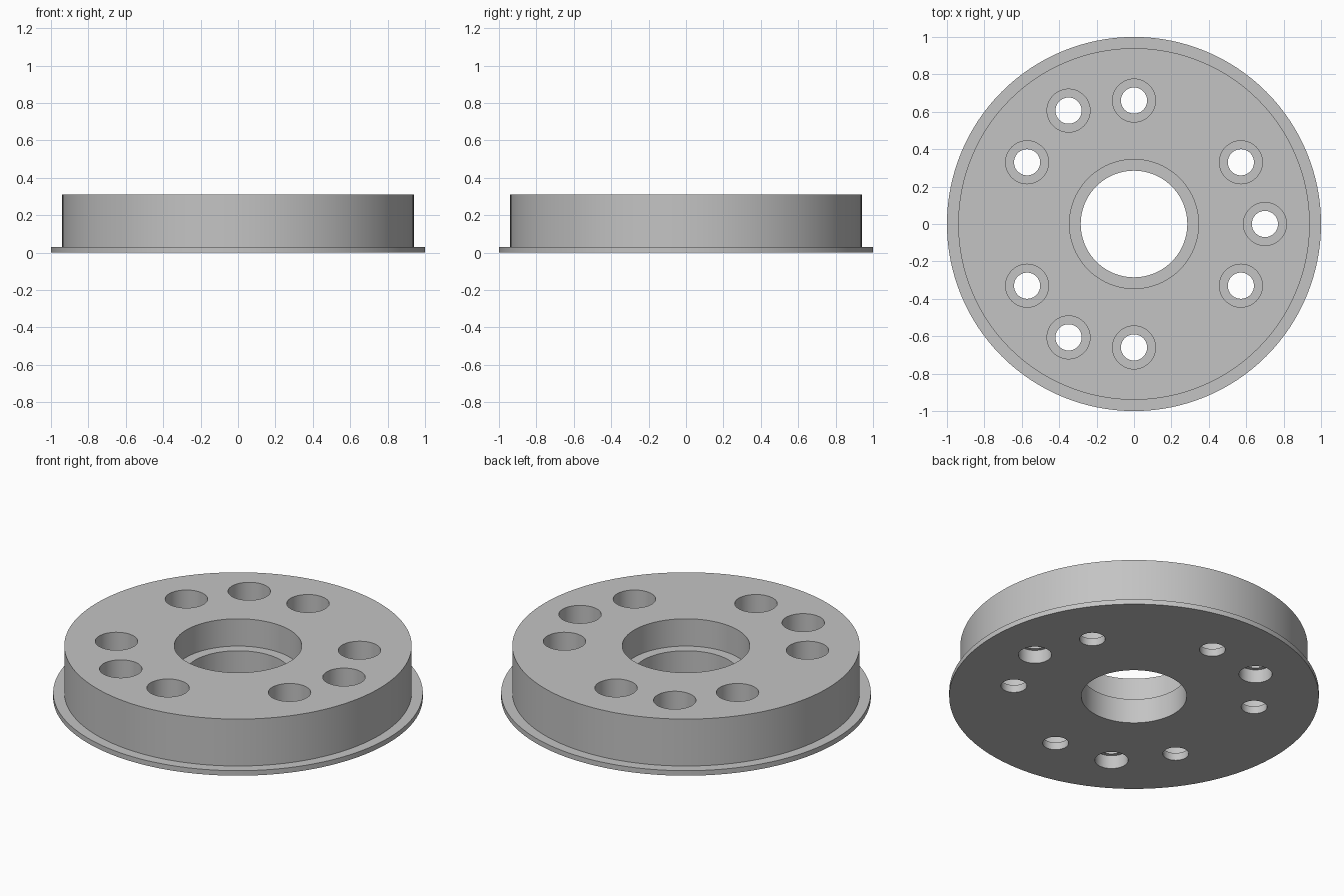
import bpy
import bmesh
from math import cos, sin, pi, radians

if "Cube" in bpy.data.objects:
    bpy.data.objects.remove(bpy.data.objects["Cube"], do_unlink=True)

TOP = 0.31

steel = bpy.data.materials.new("Plain grey")
steel.use_nodes = True
steel.diffuse_color = (0.55, 0.55, 0.55, 1)
steel.node_tree.nodes["Principled BSDF"].inputs["Base Color"].default_value = steel.diffuse_color


def turned(name, profile, segments, x=0, y=0):
    """Solid of revolution from (radius, height) points, bottom to top."""
    bm = bmesh.new()
    rings = [[bm.verts.new((r * cos(2 * pi * i / segments), r * sin(2 * pi * i / segments), z))
              for i in range(segments)] for r, z in profile]
    for low, high in zip(rings, rings[1:]):
        for i in range(segments):
            j = (i + 1) % segments
            bm.faces.new((low[i], low[j], high[j], high[i]))
    bm.faces.new(rings[0][::-1])
    bm.faces.new(rings[-1])
    mesh = bpy.data.meshes.new(name)
    bm.to_mesh(mesh)
    bm.free()
    mesh.materials.append(steel)
    obj = bpy.data.objects.new(name, mesh)
    obj.location = (x, y, 0)
    bpy.context.collection.objects.link(obj)
    return obj


def stepped(*steps):
    """Profile from (radius, bottom, top) cylinders stacked upwards."""
    return [point for r, low, high in steps for point in ((r, low), (r, high))]


# Round body with a thin flange at the base
disc = turned("flanged_disc", stepped((1, 0, 0.03), (0.94, 0.03, TOP)), 128)

# Central bore with a wider recess above
bore = stepped((0.285, -0.1, 0.147), (0.345, 0.147, TOP + 0.1))
cutters = [turned("centre_bore_cutter", bore, 96)]

# Six bolt holes, counterbored from above
bolt = stepped((0.07, -0.1, 0.045), (0.115, 0.045, TOP + 0.1))
for k in range(6):
    a = radians(30 + 60 * k)
    cutters.append(turned("bolt_hole_cutter", bolt, 48, 0.66 * cos(a), 0.66 * sin(a)))

# Three bolt holes, counterbored from both sides
double = stepped((0.09, -0.1, 0.08), (0.07, 0.08, 0.12), (0.115, 0.12, TOP + 0.1))
for k in range(3):
    a = radians(120 * k)
    cutters.append(turned("double_hole_cutter", double, 48, 0.70 * cos(a), 0.70 * sin(a)))

# Cut all holes, then drop the cutters
bpy.context.view_layer.objects.active = disc
for cutter in cutters:
    cutter.hide_render = True
    cut = disc.modifiers.new("Hole", "BOOLEAN")
    cut.operation = "DIFFERENCE"
    cut.solver = "EXACT"
    cut.object = cutter
    bpy.ops.object.modifier_apply(modifier=cut.name)
    bpy.data.objects.remove(cutter, do_unlink=True)

bpy.ops.object.select_all(action="DESELECT")
disc.select_set(True)
bpy.ops.object.shade_smooth_by_angle(angle=radians(30))
